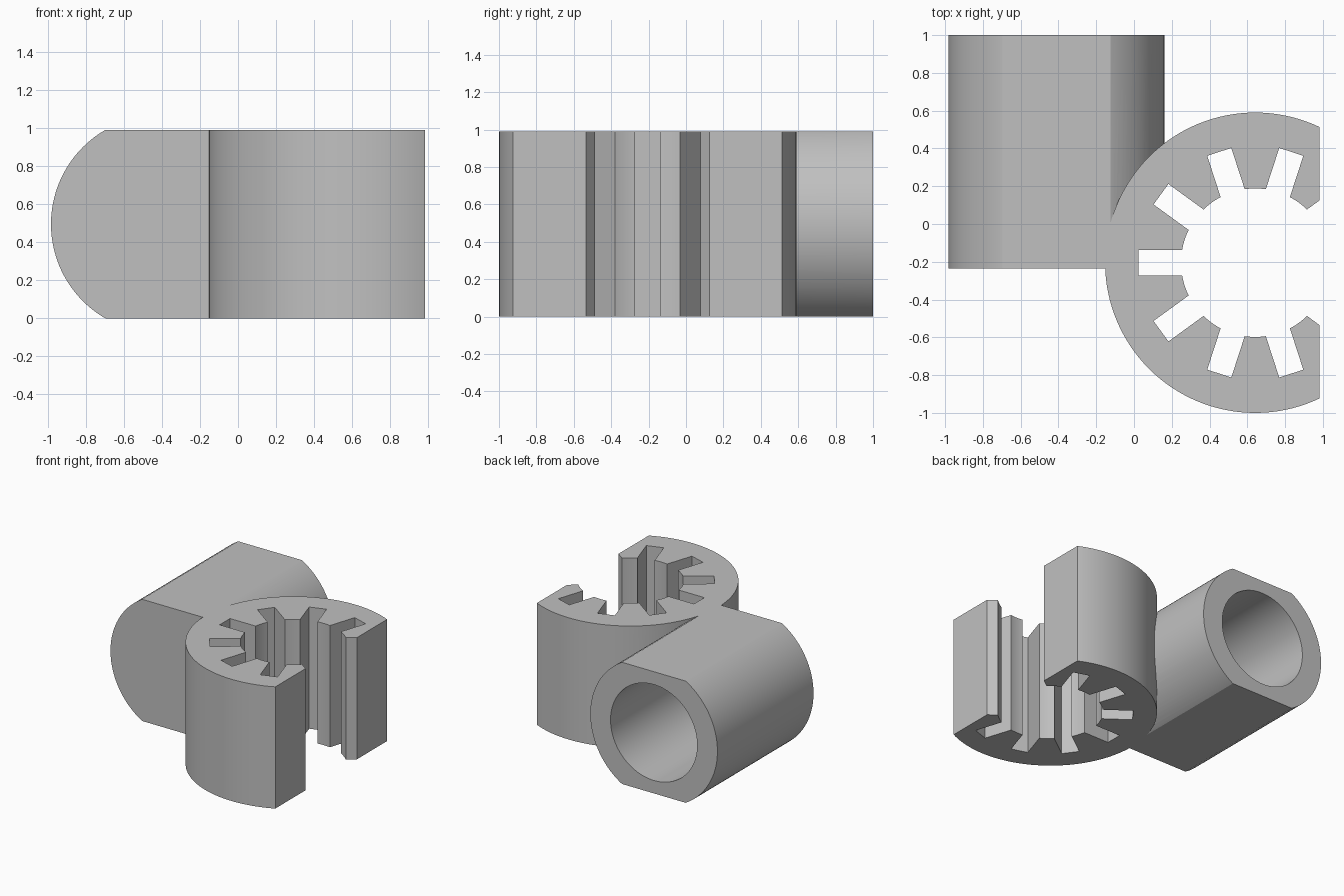
import bpy, bmesh
from math import pi, sin, cos, asin, radians
from mathutils import Vector, Matrix

if "Cube" in bpy.data.objects:
    bpy.data.objects.remove(bpy.data.objects["Cube"])

HEIGHT = 0.99
RING = Vector((0.642, -0.205, HEIGHT / 2))     # clip ring centre
RING_R, BORE_R, SLOT_R, SLOT_W = 0.795, 0.393, 0.617, 0.134
TUBE_X, TUBE_R, TUBE_BORE = -0.411, 0.572, 0.39
FRONT, BACK, BORE_END = -0.235, 1.0, -0.05
OPENING_X = 0.982                              # flat cut that opens the ring


def finish(name, bm):
    bmesh.ops.recalc_face_normals(bm, faces=bm.faces)
    mesh = bpy.data.meshes.new(name)
    bm.to_mesh(mesh)
    bm.free()
    obj = bpy.data.objects.new(name, mesh)
    bpy.context.collection.objects.link(obj)
    return obj


def cylinder(name, centre, radius, depth, along_y=False):
    bm = bmesh.new()
    turn = Matrix.Rotation(pi / 2, 4, 'X') if along_y else Matrix()
    bmesh.ops.create_cone(bm, cap_ends=True, segments=128, radius1=radius,
                          radius2=radius, depth=depth,
                          matrix=Matrix.Translation(centre) @ turn)
    return finish(name, bm)


def box(name, low, high):
    bm = bmesh.new()
    bmesh.ops.create_cube(bm, size=1)
    low, high = Vector(low), Vector(high)
    for v in bm.verts:
        v.co = (low + high) / 2 + v.co * (high - low)
    return finish(name, bm)


def combine(target, tool, operation):
    mod = target.modifiers.new(tool.name, 'BOOLEAN')
    mod.operation, mod.object, mod.solver = operation, tool, 'EXACT'
    bpy.context.view_layer.objects.active = target
    bpy.ops.object.modifier_apply(modifier=mod.name)
    bpy.data.objects.remove(tool)


def slotted_bore(name, slots=10, arc_steps=8):
    """Round bore with radial slots, extruded upwards."""
    half = SLOT_W / 2
    h = asin(half / BORE_R)
    step = 2 * pi / slots
    points = []
    for k in range(slots):
        a = k * step
        out, side = Vector((cos(a), sin(a), 0)), Vector((-sin(a), cos(a), 0))
        points += [out * SLOT_R - side * half, out * SLOT_R + side * half]
        for i in range(arc_steps + 1):
            t = a + h + (step - 2 * h) * i / arc_steps
            points.append(Vector((cos(t), sin(t), 0)) * BORE_R)
    bm = bmesh.new()
    base = Vector((RING.x, RING.y, -0.5))
    face = bm.faces.new([bm.verts.new(p + base) for p in points])
    new = bmesh.ops.extrude_face_region(bm, geom=[face])["geom"]
    bmesh.ops.translate(bm, vec=(0, 0, 2),
                        verts=[g for g in new if isinstance(g, bmesh.types.BMVert)])
    return finish(name, bm)


# Solid ring joined to the solid barrel
body = cylinder("clip_and_socket", RING, RING_R, HEIGHT + 0.4)
barrel = cylinder("barrel", (TUBE_X, (FRONT + BACK) / 2, HEIGHT / 2),
                  TUBE_R, BACK - FRONT, True)
combine(body, barrel, 'UNION')

# Flat top, flat bottom and open side
combine(body, box("trim", (-2, -2, 0), (OPENING_X, 2, HEIGHT)), 'INTERSECT')

# Slotted opening of the ring and blind bore of the barrel
combine(body, slotted_bore("slots"), 'DIFFERENCE')
bore = cylinder("bore", (TUBE_X, (BORE_END + BACK + 0.2) / 2, HEIGHT / 2),
                TUBE_BORE, BACK + 0.2 - BORE_END, True)
combine(body, bore, 'DIFFERENCE')

# Material
grey = bpy.data.materials.new("plain_grey")
grey.use_nodes = True
colour = (0.53, 0.53, 0.53, 1)
grey.diffuse_color = colour
grey.node_tree.nodes["Principled BSDF"].inputs["Base Color"].default_value = colour
body.data.materials.clear()
body.data.materials.append(grey)
for p in body.data.polygons:
    p.material_index = 0

# Smooth curved walls, keep corners sharp
bpy.ops.object.select_all(action='DESELECT')
body.select_set(True)
bpy.context.view_layer.objects.active = body
bpy.ops.object.shade_smooth_by_angle(angle=radians(20))
